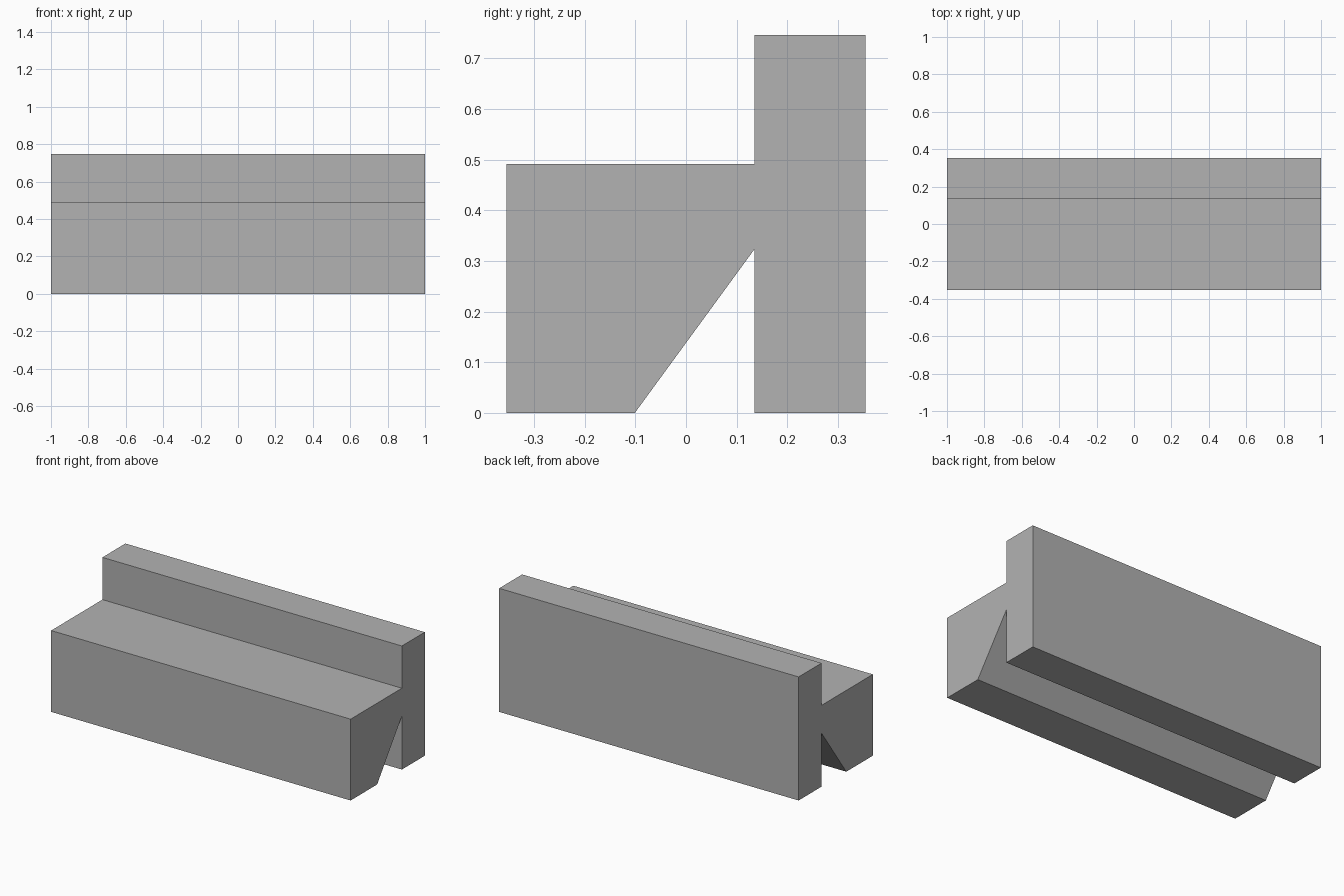
import bpy
import bmesh
from mathutils import Vector

# Remove the default cube
cube = bpy.data.objects.get("Cube")
if cube:
    bpy.data.objects.remove(cube, do_unlink=True)

# Plain grey material
COLOUR = (0.448, 0.448, 0.448, 1.0)
grey = bpy.data.materials.new("plain_grey")
grey.use_nodes = True
grey.diffuse_color = COLOUR
grey.node_tree.nodes["Principled BSDF"].inputs["Base Color"].default_value = COLOUR

# Key dimensions of the cross-section
LENGTH = 2.0
FRONT, BACK = -0.354, 0.354    # outer faces
WALL = 0.135                   # front face of the upright wall
FOOT = -0.101                  # rear edge of the front foot
STEP, TOP = 0.491, 0.746       # ledge and wall heights
NOTCH = 0.323                  # peak of the underside groove

profile = [
    (FRONT, 0), (FOOT, 0), (WALL, NOTCH), (WALL, 0),
    (BACK, 0), (BACK, TOP), (WALL, TOP), (WALL, STEP), (FRONT, STEP),
]


def extrude_profile(name, points, length, material):
    """Sweep a closed (y, z) profile along x, centred on x = 0."""
    bm = bmesh.new()
    end = bm.faces.new([bm.verts.new((-length / 2, y, z)) for y, z in points])
    swept = bmesh.ops.extrude_face_region(bm, geom=[end], use_keep_orig=True)
    moved = [v for v in swept["geom"] if isinstance(v, bmesh.types.BMVert)]
    bmesh.ops.translate(bm, verts=moved, vec=Vector((length, 0, 0)))
    bmesh.ops.recalc_face_normals(bm, faces=bm.faces)
    mesh = bpy.data.meshes.new(name)
    bm.to_mesh(mesh)
    bm.free()
    mesh.materials.append(material)
    obj = bpy.data.objects.new(name, mesh)
    bpy.context.collection.objects.link(obj)
    return obj


# Stepped block with a slanted groove underneath
extrude_profile("stepped_block", profile, LENGTH, grey)
